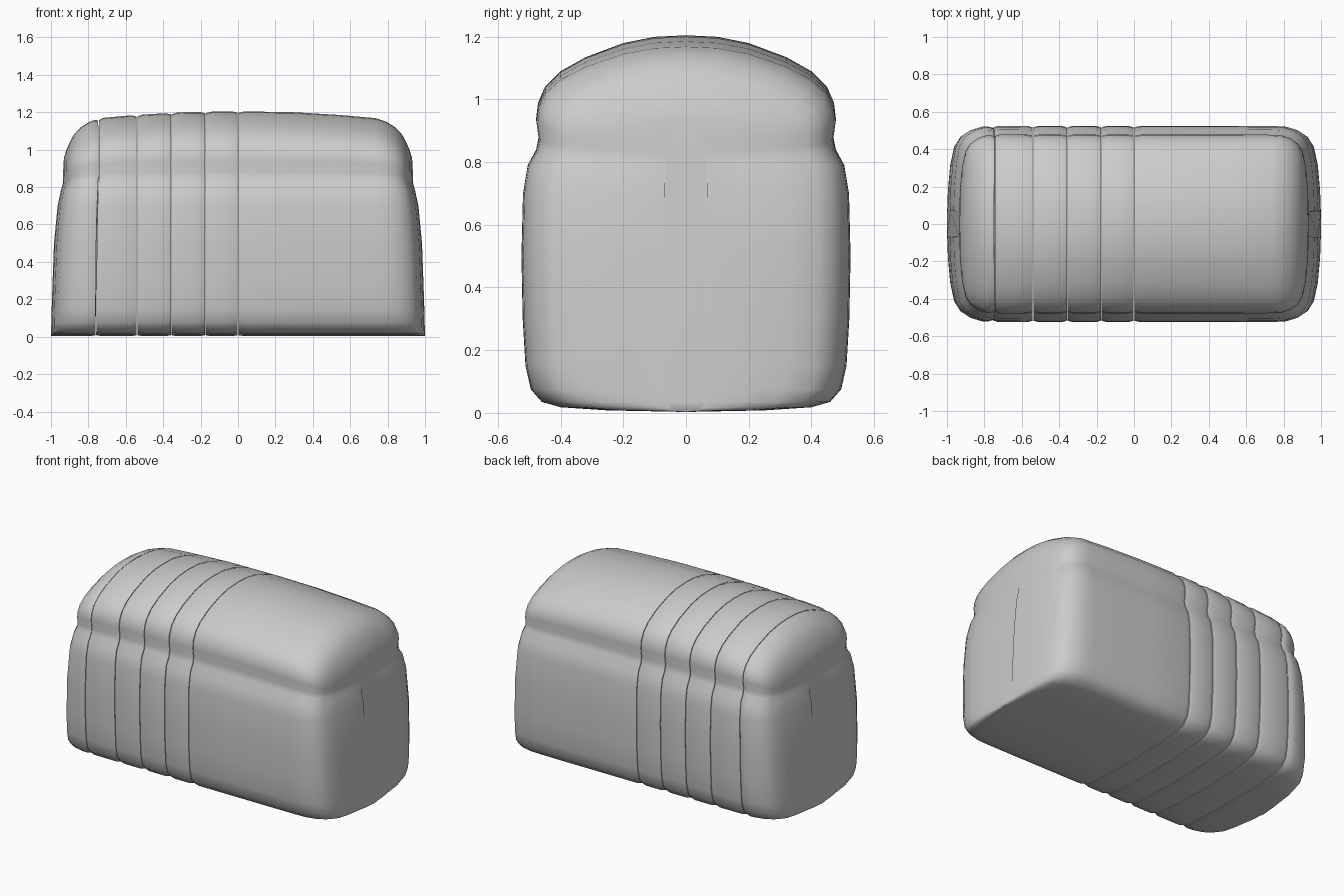
import bpy, bmesh, math

cube = bpy.data.objects.get("Cube")
if cube:
    bpy.data.objects.remove(cube, do_unlink=True)

crust = bpy.data.materials.new("crust grey")
crust.use_nodes = True
color = (0.6, 0.6, 0.6, 1)
crust.diffuse_color = color
crust.node_tree.nodes["Principled BSDF"].inputs["Base Color"].default_value = color

# Half outline of the loaf from the bottom centre to the crown (y, z)
HALF = [(0, .003), (.25, .008), (.40, .018), (.46, .035), (.495, .075), (.512, .15),
        (.521, .3), (.525, .5), (.52, .7), (.505, .79), (.478, .84), (.47, .88),
        (.478, .94), (.472, .99), (.45, 1.04), (.4, 1.09), (.32, 1.135), (.2, 1.18),
        (.1, 1.2), (0, 1.205)]
OUTLINE = HALF + [(-y, z) for y, z in HALF[-2:0:-1]]

# Rounding towards the ends: distance from centre, half width, crown height
ENDS = [(0, .525, 1.205), (.3, .525, 1.2), (.55, .525, 1.185), (.75, .524, 1.168),
        (.82, .52, 1.15), (.885, .502, 1.12), (.935, .47, 1.08), (.965, .425, 1.04),
        (.985, .33, 1.0), (.996, .2, .96), (1.0, .07, .93)]
# How far the end walls lean inwards at each height
LEAN = [(0, 0), (.2, .005), (.55, .018), (.74, .04), (.82, .064), (1.0, .068), (1.3, .06)]


def lookup(table, t):
    for a, b in zip(table, table[1:]):
        if t <= b[0]:
            f = (t - a[0]) / (b[0] - a[0])
            return [p + (q - p) * f for p, q in zip(a, b)][1:]
    return table[-1][1:]


def ring(bm, x, inset):
    width, top = lookup(ENDS, abs(x))
    weight = min(1, max(0, (abs(x) - .7) / .27))
    verts = []
    for y, z in OUTLINE:
        if z > .8:
            z = .8 + (z - .8) * (top - inset - .8) / .405
        elif z < .1:
            z += inset * .6
        lean = lookup(LEAN, z)[0] * weight
        verts.append(bm.verts.new((x - math.copysign(lean, x),
                                   y * (width - inset) / .525, z)))
    return verts


def loaf_part(name, stations):
    bm = bmesh.new()
    rings = [ring(bm, x, inset) for x, inset in stations]
    for a, b in zip(rings, rings[1:]):
        for i in range(len(a)):
            j = (i + 1) % len(a)
            bm.faces.new((a[i], a[j], b[j], b[i]))
    for r in (rings[0], rings[-1]):
        bm.faces.new(r)
    bmesh.ops.recalc_face_normals(bm, faces=bm.faces)
    mesh = bpy.data.meshes.new(name)
    bm.to_mesh(mesh)
    bm.free()
    mesh.materials.append(crust)
    obj = bpy.data.objects.new(name, mesh)
    bpy.context.collection.objects.link(obj)
    bpy.ops.object.select_all(action='DESELECT')
    obj.select_set(True)
    bpy.context.view_layer.objects.active = obj
    bpy.ops.object.shade_smooth_by_angle(angle=math.radians(50))


# Uncut half and heel, each with one rounded end
rounded = [e[0] for e in ENDS]
loaf_part("uncut_loaf", [(.002, .008), (.035, 0)] + [(x, 0) for x in rounded[1:]])
loaf_part("heel_slice", [(-x, 0) for x in reversed(rounded) if x > .8]
          + [(-.79, 0), (-.762, .008)])

# Thin slices between the heel and the uncut half
CUTS = [-.76, -.54, -.357, -.175, 0]
for n, (a, b) in enumerate(zip(CUTS, CUTS[1:])):
    loaf_part(f"slice_{n + 1}", [(a + .002, .008), (a + .03, 0), ((a + b) / 2, 0),
                                 (b - .03, 0), (b - .002, .008)])
